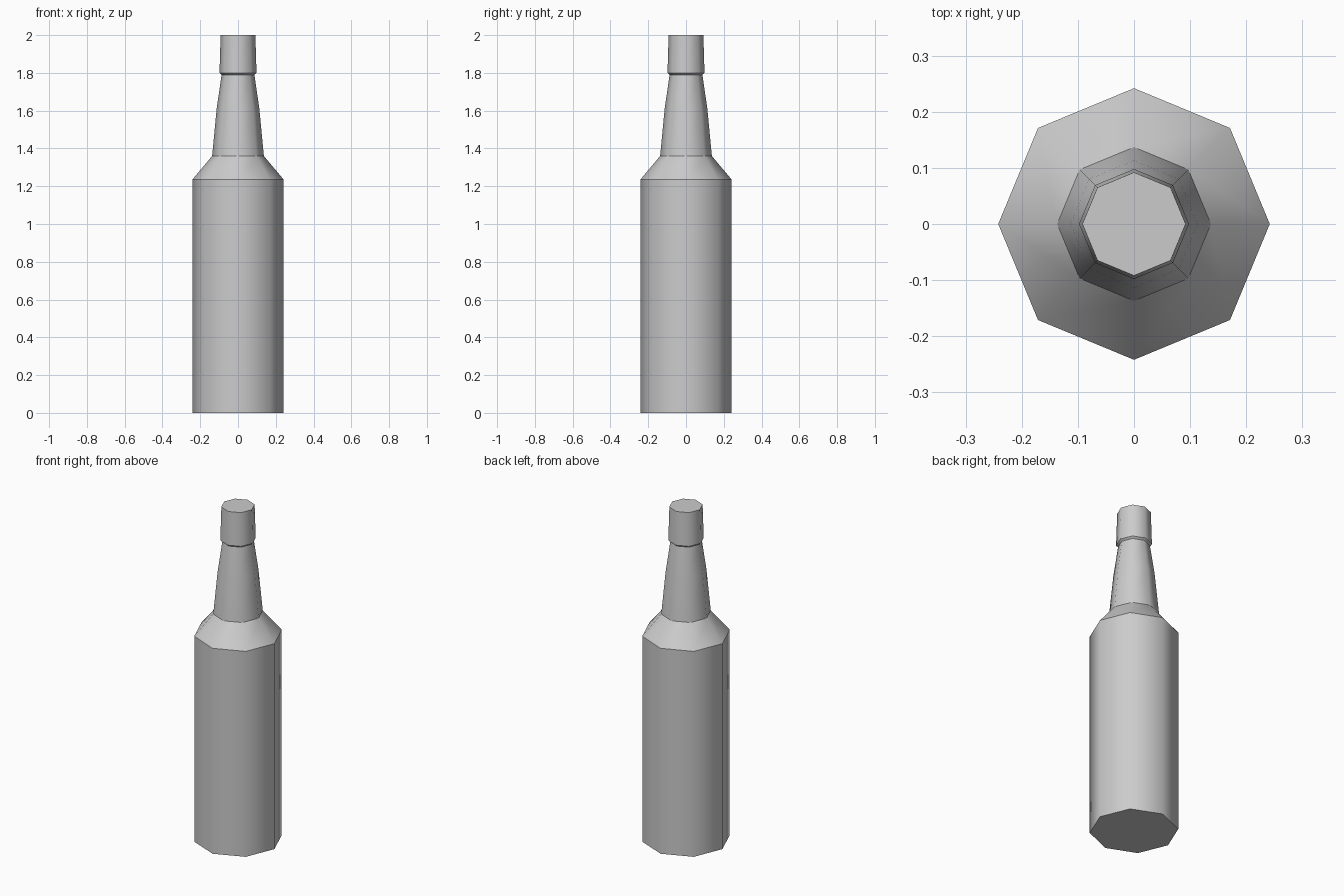
import bpy, bmesh
from math import cos, sin, pi

if "Cube" in bpy.data.objects:
    bpy.data.objects.remove(bpy.data.objects["Cube"])

SIDES = 8


def lathe(name, profile, creases):
    """Octagonal turned part with capped ends; rings in creases stay sharp."""
    bm = bmesh.new()
    rings = [[bm.verts.new((r * cos(2 * pi * i / SIDES), r * sin(2 * pi * i / SIDES), z))
              for i in range(SIDES)] for r, z in profile]
    for low, high in zip(rings, rings[1:]):
        for i in range(SIDES):
            j = (i + 1) % SIDES
            bm.faces.new((low[i], low[j], high[j], high[i])).smooth = True
    bm.faces.new(rings[0][::-1])
    bm.faces.new(rings[-1])
    for k in creases:
        for i in range(SIDES):
            bm.edges.get((rings[k][i], rings[k][(i + 1) % SIDES])).smooth = False
    mesh = bpy.data.meshes.new(name)
    bm.to_mesh(mesh)
    bm.free()
    obj = bpy.data.objects.new(name, mesh)
    bpy.context.collection.objects.link(obj)
    return obj


# Body, shoulder, tapered neck and stepped collar in one continuous surface
lathe("bottle",
      [(0.242, 0), (0.242, 1.235), (0.137, 1.36), (0.113, 1.61),
       (0.087, 1.79), (0.098, 1.80), (0.092, 2.0)],
      creases=(0, 1, 2, 4, 5, 6))
